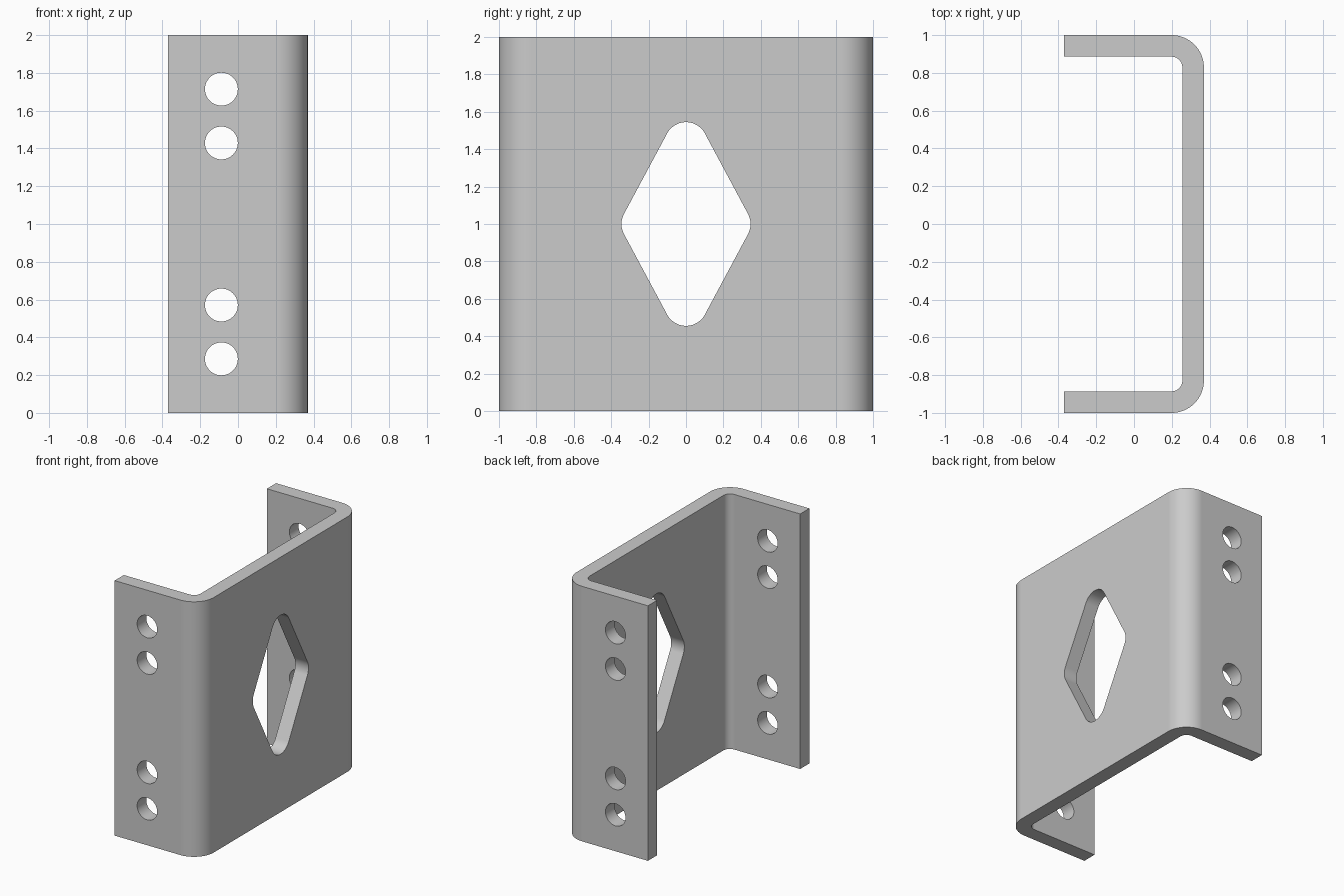
import bpy, bmesh
from math import sin, cos, radians, atan2, degrees
from mathutils import Vector

if "Cube" in bpy.data.objects:
    bpy.data.objects.remove(bpy.data.objects["Cube"])

HALF_X, T, R_OUT = 0.37, 0.114, 0.171
R_IN = R_OUT - T


def arc(cx, cy, r, a0, a1, n=12):
    return [(cx + r * cos(radians(a0 + (a1 - a0) * i / n)),
             cy + r * sin(radians(a0 + (a1 - a0) * i / n))) for i in range(n + 1)]


def prism(name, points, offset):
    """Extrude a closed loop of 3D points along an offset."""
    bm = bmesh.new()
    face = bm.faces.new([bm.verts.new(p) for p in points])
    ext = bmesh.ops.extrude_face_region(bm, geom=[face])
    bmesh.ops.translate(bm, vec=Vector(offset),
                        verts=[v for v in ext["geom"] if isinstance(v, bmesh.types.BMVert)])
    bmesh.ops.recalc_face_normals(bm, faces=bm.faces)
    mesh = bpy.data.meshes.new(name)
    bm.to_mesh(mesh)
    bm.free()
    obj = bpy.data.objects.new(name, mesh)
    bpy.context.collection.objects.link(obj)
    return obj


def cut(target, cutter):
    cutter.hide_render = True
    mod = target.modifiers.new("cut", "BOOLEAN")
    mod.operation, mod.solver, mod.object = "DIFFERENCE", "EXACT", cutter
    bpy.context.view_layer.objects.active = target
    bpy.ops.object.modifier_apply(modifier=mod.name)
    bpy.data.objects.remove(cutter)


# Bent sheet channel: half profile mirrored across y = 0
cx, cy = HALF_X - R_OUT, 1 - R_OUT
outer = [(-HALF_X, 1)] + arc(cx, cy, R_OUT, 90, 0, 16)
inner = arc(cx, cy, R_IN, 0, 90, 16) + [(-HALF_X, 1 - T)]
mirror = lambda pts: [(x, -y) for x, y in reversed(pts)]
profile = outer + mirror(outer) + mirror(inner) + inner
bracket = prism("channel_bracket", [(x, y, 0) for x, y in profile], (0, 0, 2))

# Bolt holes through both flanges
for z in (0.286, 0.571, 1.429, 1.714):
    ring = arc(-0.088, z, 0.087, 0, 360, 48)[:-1]
    cut(bracket, prism("hole_cutter", [(x, -1.2, h) for x, h in ring], (0, 2.4, 0)))

# Rounded diamond window through the web
DY, DZ, R = 0.231, 0.431, 0.114
a = degrees(atan2(DY, DZ))
diamond = (arc(DY, 1, R, -a, a) + arc(0, 1 + DZ, R, a, 180 - a)
           + arc(-DY, 1, R, 180 - a, 180 + a) + arc(0, 1 - DZ, R, 180 + a, 360 - a))
cut(bracket, prism("window_cutter", [(0.1, y, z) for y, z in diamond], (0.5, 0, 0)))

# Smooth bends and hole walls, sharp sheet edges
bpy.ops.object.select_all(action="DESELECT")
bracket.select_set(True)
bpy.context.view_layer.objects.active = bracket
bpy.ops.object.shade_smooth_by_angle(angle=radians(30))
wn = bracket.modifiers.new("weighted_normals", "WEIGHTED_NORMAL")
wn.keep_sharp = True
